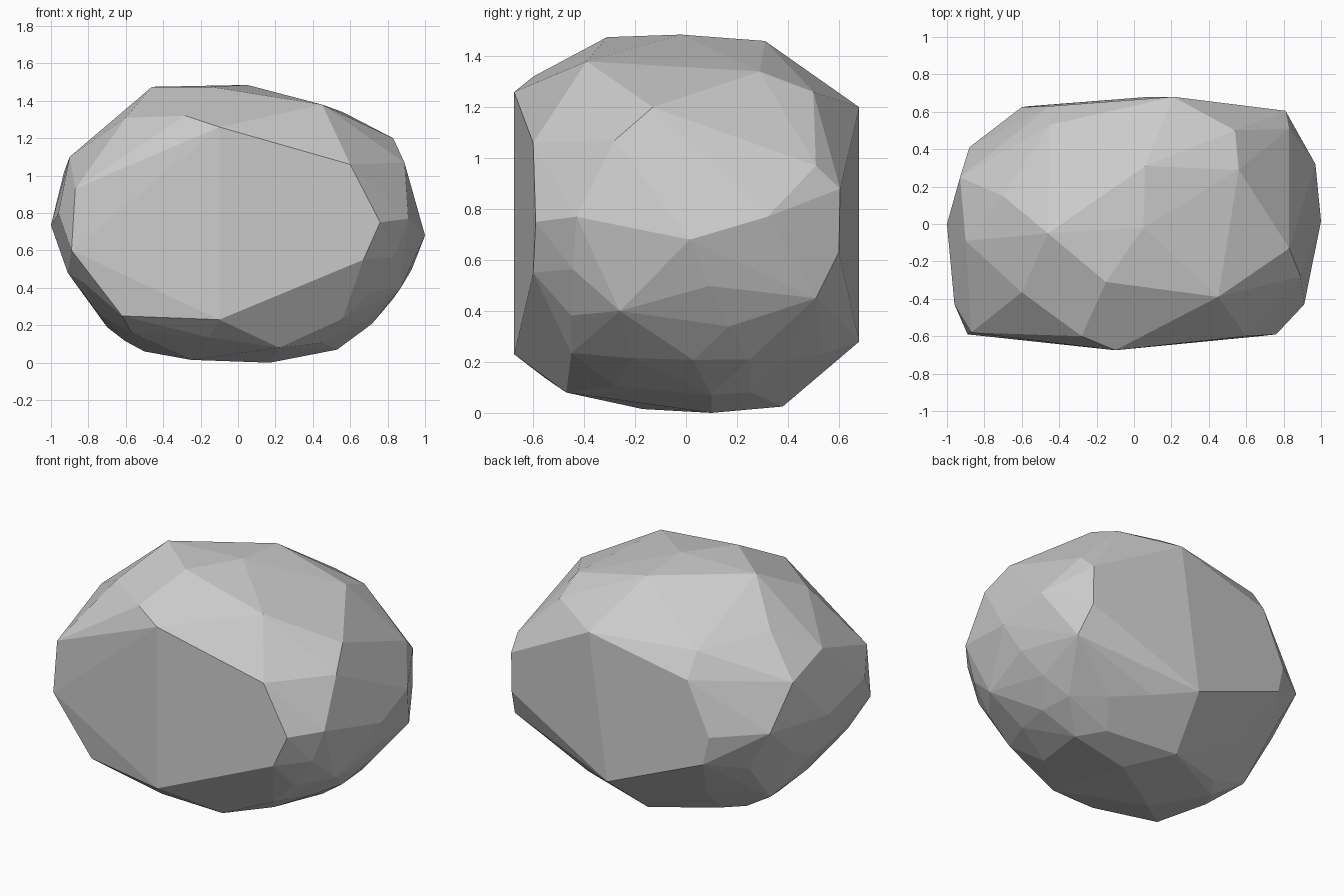
import bpy, bmesh, math

if "Cube" in bpy.data.objects:
    bpy.data.objects.remove(bpy.data.objects["Cube"])

# Key corners of the boulder, grouped by the side they shape
FRONT = [(-.28, -.6, 1.32), (-.1, -.675, 1.26), (.6, -.6, 1.06), (.76, -.59, .75),
         (.67, -.6, .55), (-.1, -.675, .23), (-.62, -.59, .25), (-.89, -.59, .6),
         (-.87, -.58, .93)]
BACK = [(.21, .68, 1.2), (-.45, .63, 1.05), (-.6, .625, .72), (-.56, .63, .54),
        (.08, .68, .28), (.81, .6, .63), (.81, .605, .88)]
RIGHT = [(1, .015, .68), (.97, .32, .77), (.91, -.43, .77), (.89, -.28, 1.07),
         (.87, -.26, .4), (.85, .51, .45), (.83, .51, .97), (.83, -.13, 1.2)]
LEFT = [(-1, 0, .735), (-.96, -.43, .8), (-.93, .25, 1.02), (-.88, .41, .74),
        (-.9, -.09, 1.1), (-.91, -.15, .48)]
TOP = [(-.15, -.31, 1.475), (-.46, -.05, 1.475), (-.7, .15, 1.25), (-.6, -.365, 1.31),
       (.05, -.02, 1.485), (.06, .31, 1.46), (.56, .29, 1.34), (.54, .5, 1.26),
       (.45, -.39, 1.38), (-.45, .53, 1.2)]
BASE = [(.17, .1, 0), (-.25, -.17, .015), (.53, .1, .07), (.22, -.47, .08),
        (-.57, -.47, .16), (0, .38, .025), (-.5, .1, .06), (-.7, .15, .19),
        (.56, -.45, .235), (.7, .25, .21)]


def wrap(points):
    """Faceted convex skin around the points."""
    skin = bmesh.new()
    for co in points:
        skin.verts.new(co)
    bmesh.ops.convex_hull(skin, input=list(skin.verts))
    loose = [v for v in skin.verts if not v.link_faces]
    bmesh.ops.delete(skin, geom=loose, context='VERTS')
    bmesh.ops.recalc_face_normals(skin, faces=list(skin.faces))
    return skin


corners = FRONT + BACK + RIGHT + LEFT + TOP + BASE
rough = wrap(corners)

# Round out the broad facets low on the two ends
bulges = []
for f in rough.faces:
    f.normal_update()
    c = f.calc_center_median()
    if f.calc_area() > .05 and c.z < .6 and -.9 < f.normal.z < -.1 and abs(f.normal.y) < .65:
        bulges.append(tuple(c + f.normal * .025))
rough.free()
bm = wrap(corners + bulges)

# Merge nearly coplanar triangles into flat chipped facets
bmesh.ops.dissolve_limit(bm, angle_limit=math.radians(2),
                         verts=list(bm.verts), edges=list(bm.edges))
bmesh.ops.recalc_face_normals(bm, faces=list(bm.faces))

mesh = bpy.data.meshes.new("boulder")
bm.to_mesh(mesh)
bm.free()
boulder = bpy.data.objects.new("boulder", mesh)
bpy.context.collection.objects.link(boulder)
